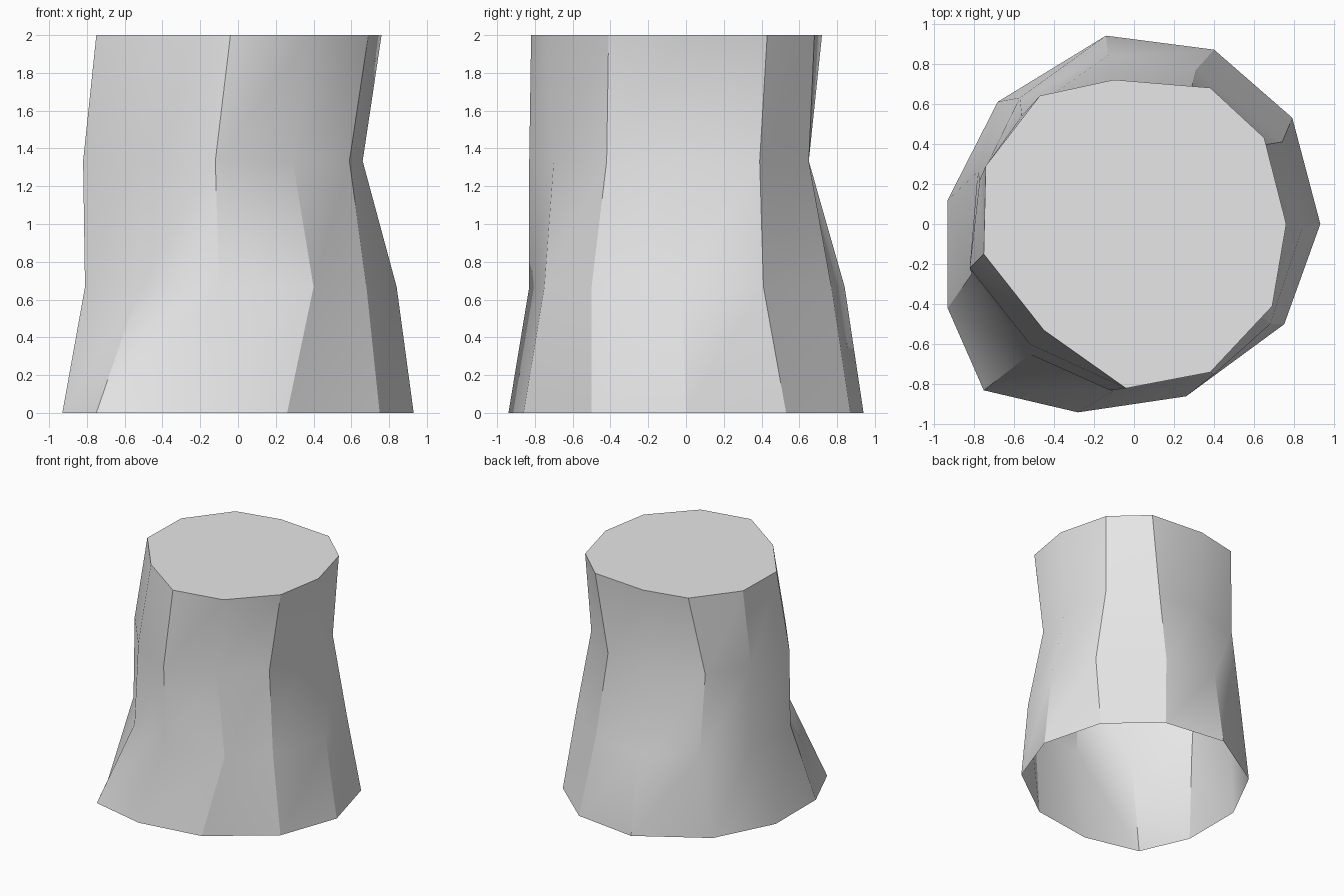
import bpy
import bmesh
import math

default_cube = bpy.data.objects.get("Cube")
if default_cube:
    bpy.data.objects.remove(default_cube, do_unlink=True)


def make_material(name, colour):
    material = bpy.data.materials.new(name)
    material.use_nodes = True
    material.diffuse_color = colour
    shader = next(n for n in material.node_tree.nodes if n.type == 'BSDF_PRINCIPLED')
    shader.inputs["Base Color"].default_value = colour
    return material


# Uneven cross-sections of the trunk, counter-clockwise from its left side
foot = [(.93, 0), (.79, .53), (.4, .87), (-.14, .94), (-.68, .61), (-.93, .12),
        (-.93, -.42), (-.75, -.83), (-.28, -.94), (.26, -.86), (.75, -.5)]
lower = [(.84, -.02), (.74, .41), (.31, .77), (-.13, .84), (-.57, .63), (-.78, .26),
         (-.81, -.25), (-.52, -.65), (-.1, -.83), (.4, -.75), (.68, -.5)]
upper = [(.66, -.07), (.62, .39), (.28, .65), (-.12, .65), (-.56, .54), (-.77, .22),
         (-.82, -.22), (-.52, -.6), (-.12, -.83), (.29, -.7), (.59, -.42)]
rim = [(.76, 0), (.65, .43), (.38, .68), (-.1, .72), (-.47, .64), (-.74, .29),
       (-.75, -.15), (-.45, -.53), (-.04, -.82), (.38, -.74), (.69, -.41)]
sections = [foot, lower, upper, rim]
height = 2

bm = bmesh.new()
rings = []
for level, section in enumerate(sections):
    z = height * level / (len(sections) - 1)
    rings.append([bm.verts.new((x, y, z)) for x, y in section])

# Bark: twisted bands, every quad split along the same diagonal
for below, above in zip(rings, rings[1:]):
    count = len(below)
    for i in range(count):
        j = (i + 1) % count
        bm.faces.new((below[i], below[j], above[j]))
        bm.faces.new((below[i], above[j], above[i]))

# Flat cut on top; the foot stays open
bm.faces.new(rings[-1])

mesh = bpy.data.meshes.new("tree_stump")
bm.to_mesh(mesh)
bm.free()
mesh.materials.append(make_material("light grey", (.8, .8, .8, 1)))

stump = bpy.data.objects.new("tree_stump", mesh)
bpy.context.collection.objects.link(stump)

# Soft bark with crisp ridges
bpy.ops.object.select_all(action='DESELECT')
stump.select_set(True)
bpy.context.view_layer.objects.active = stump
bpy.ops.object.shade_smooth_by_angle(angle=math.radians(30))
